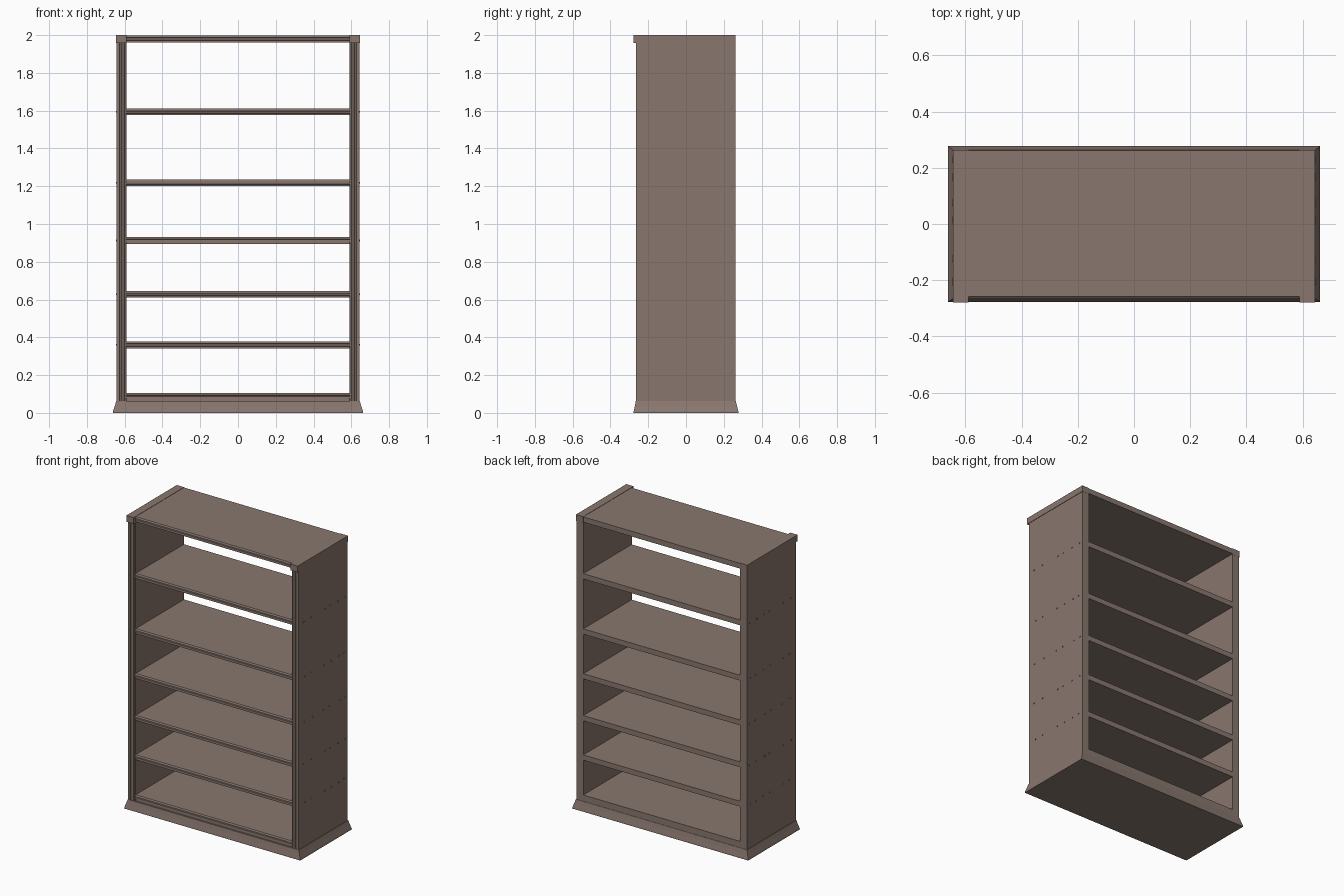
import bpy, bmesh, math
from mathutils import Vector

if "Cube" in bpy.data.objects:
    bpy.data.objects.remove(bpy.data.objects["Cube"])

wood = bpy.data.materials.new("weathered_brown_wood")
wood.diffuse_color = (0.25, 0.185, 0.158, 1)
wood.use_nodes = True
wood.node_tree.nodes["Principled BSDF"].inputs["Base Color"].default_value = wood.diffuse_color


def finish(name, bm):
    bmesh.ops.recalc_face_normals(bm, faces=bm.faces[:])
    me = bpy.data.meshes.new(name)
    bm.to_mesh(me)
    bm.free()
    me.materials.append(wood)
    ob = bpy.data.objects.new(name, me)
    bpy.context.collection.objects.link(ob)
    return ob


def extrude(name, points, direction):
    """Prism from a closed list of 3D points, swept along direction."""
    bm = bmesh.new()
    face = bm.faces.new([bm.verts.new(p) for p in points])
    res = bmesh.ops.extrude_face_region(bm, geom=[face])
    verts = [v for v in res["geom"] if isinstance(v, bmesh.types.BMVert)]
    bmesh.ops.translate(bm, verts=verts, vec=Vector(direction))
    # extrusion keeps the starting cap only when needed
    edges = [e for e in bm.edges if e.is_boundary]
    if edges:
        bmesh.ops.holes_fill(bm, edges=edges, sides=0)
    return finish(name, bm)


BACK, FRONT = 0.262, -0.264
OUT, INN = 0.642, 0.59

# flared base plinth, front to back section rings
bm = bmesh.new()
rings = []
for z, hx, y0, y1 in [(0, 0.663, -0.278, 0.278), (0.008, 0.662, -0.277, 0.277),
                      (0.035, 0.653, -0.271, 0.27), (0.062, 0.645, -0.266, 0.264)]:
    rings.append([bm.verts.new(p) for p in
                  [(-hx, y0, z), (hx, y0, z), (hx, y1, z), (-hx, y1, z)]])
bm.faces.new(rings[0])
bm.faces.new(rings[-1])
for a, b in zip(rings, rings[1:]):
    for i in range(4):
        j = (i + 1) % 4
        bm.faces.new([a[i], a[j], b[j], b[i]])
finish("base_plinth", bm)

# filler rail between plinth and lowest shelf
extrude("base_filler", [(-INN, -0.256, 0.055), (-INN, BACK, 0.055),
                        (-INN, BACK, 0.08), (-INN, -0.256, 0.08)], (2 * INN, 0, 0))

# shelves and top board with a grooved front edge
shelves = [0.105, 0.378, 0.646, 0.931, 1.236, 1.612, 1.998]
for n, top in enumerate(shelves):
    prof = [(BACK, 0), (-0.258, 0), (-0.262, -0.006), (-0.262, -0.010),
            (-0.256, -0.012), (-0.256, -0.015), (-0.262, -0.017), (-0.262, -0.025),
            (-0.256, -0.027), (-0.256, -0.036), (BACK, -0.036)]
    name = "top_board" if n == len(shelves) - 1 else f"shelf_{n + 1}"
    extrude(name, [(-INN - 0.004, y, top + dz) for y, dz in prof], (2 * INN + 0.008, 0, 0))

for s, side in ((-1, "left"), (1, "right")):
    # side panel with fluted front edge
    prof = [(INN, BACK), (OUT, BACK), (OUT, FRONT), (0.627, FRONT), (0.624, FRONT + 0.006),
            (0.618, FRONT + 0.006), (0.615, FRONT), (0.603, FRONT), (0.600, FRONT + 0.006),
            (0.594, FRONT + 0.006), (INN, FRONT + 0.002)]
    extrude(f"{side}_side_panel", [(s * x, y, 0.06) for x, y in prof], (0, 0, 1.90))

    # end cap on top of the side panel
    cap = [(INN, BACK + 0.001), (0.645, BACK + 0.001), (0.645, -0.279), (INN, -0.279)]
    extrude(f"{side}_top_cap", [(s * x, y, 1.957) for x, y in cap], (0, 0, 0.043))

    # small nail heads at each shelf height
    bm = bmesh.new()
    for k, top in enumerate(shelves[1:-1]):
        for y in (-0.205, -0.125, 0.012, 0.075, 0.168, 0.232):
            r = bmesh.ops.create_cone(bm, cap_ends=True, segments=6, radius1=0.005,
                                      radius2=0.005, depth=0.008)
            for v in r["verts"]:
                x, yy, z = v.co
                v.co = (s * (0.642 + z), y + yy + 0.01 * math.sin(k * 2 + y * 20),
                        top - 0.018 + x)
    finish(f"{side}_nail_heads", bm)
